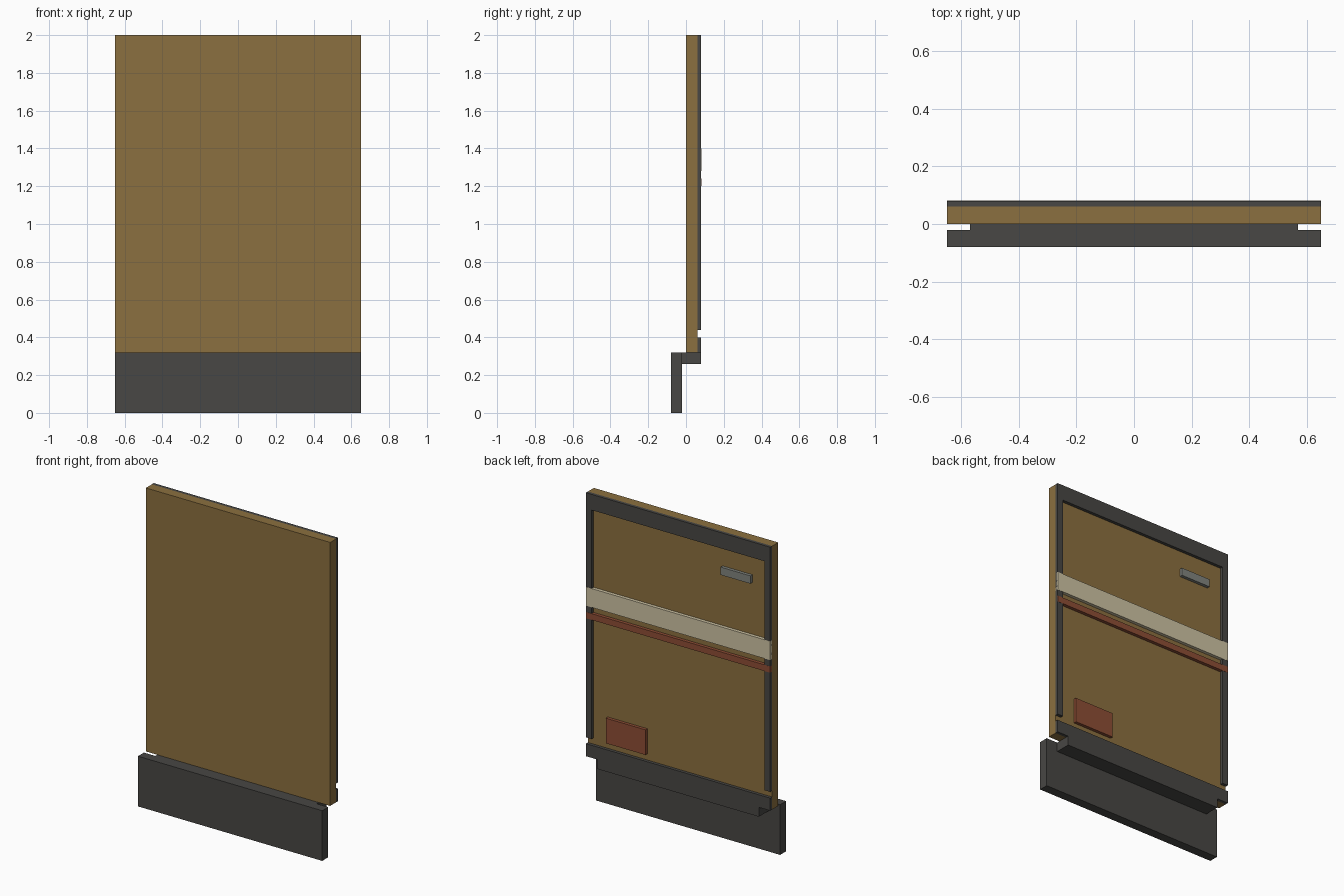
import bpy
import bmesh
from mathutils import Vector

if "Cube" in bpy.data.objects:
    bpy.data.objects.remove(bpy.data.objects["Cube"])


def material(name, rgb):
    m = bpy.data.materials.new(name)
    m.diffuse_color = (*rgb, 1)
    m.use_nodes = True
    m.node_tree.nodes["Principled BSDF"].inputs["Base Color"].default_value = m.diffuse_color
    return m


wood = material("ochre", (0.26, 0.16, 0.05))
dark = material("dark_metal", (0.065, 0.063, 0.058))
cream = material("cream", (0.62, 0.55, 0.37))
rust = material("rust_red", (0.27, 0.075, 0.035))
steel = material("steel", (0.22, 0.23, 0.21))


def box(name, x, y, z, mat):
    """Box from (min, max) ranges on each axis."""
    bm = bmesh.new()
    bmesh.ops.create_cube(bm, size=1)
    lo, hi = (Vector(p) for p in zip(x, y, z))
    for v in bm.verts:
        v.co = (lo + hi) / 2 + v.co * (hi - lo)
    mesh = bpy.data.meshes.new(name)
    bm.to_mesh(mesh)
    bm.free()
    mesh.materials.append(mat)
    obj = bpy.data.objects.new(name, mesh)
    bpy.context.collection.objects.link(obj)
    return obj


W = 0.65             # half width
BACK = (0.06, 0.08)  # depth of everything fixed to the rear face

# Main panel
box("panel", (-W, W), (0, 0.06), (0.32, 2.0), wood)

# Front skirt and the ledge that joins it to the panel
box("front_skirt", (-W, W), (-0.08, -0.02), (0, 0.32), dark)
box("ledge", (-0.57, 0.57), (-0.02, 0.08), (0.26, 0.32), dark)

# Rear frame
box("top_rail", (-W, W), BACK, (1.9, 2.0), dark)
box("bottom_rail", (-W, W), BACK, (0.32, 0.40), dark)
for side, x in (("left", (-W, -W + 0.04)), ("right", (W - 0.04, W))):
    box(side + "_stile", x, BACK, (0.44, 1.9), dark)

# Rear bands, just proud of the stiles they cross
PROUD = (0.06, 0.081)
box("wide_band", (-W, W), PROUD, (1.28, 1.40), cream)
box("narrow_band", (-W, W), PROUD, (1.20, 1.24), rust)

# Rear fittings
box("handle", (-0.51, -0.30), BACK, (1.73, 1.78), steel)
box("lower_plate", (0.23, 0.51), BACK, (0.44, 0.60), rust)
